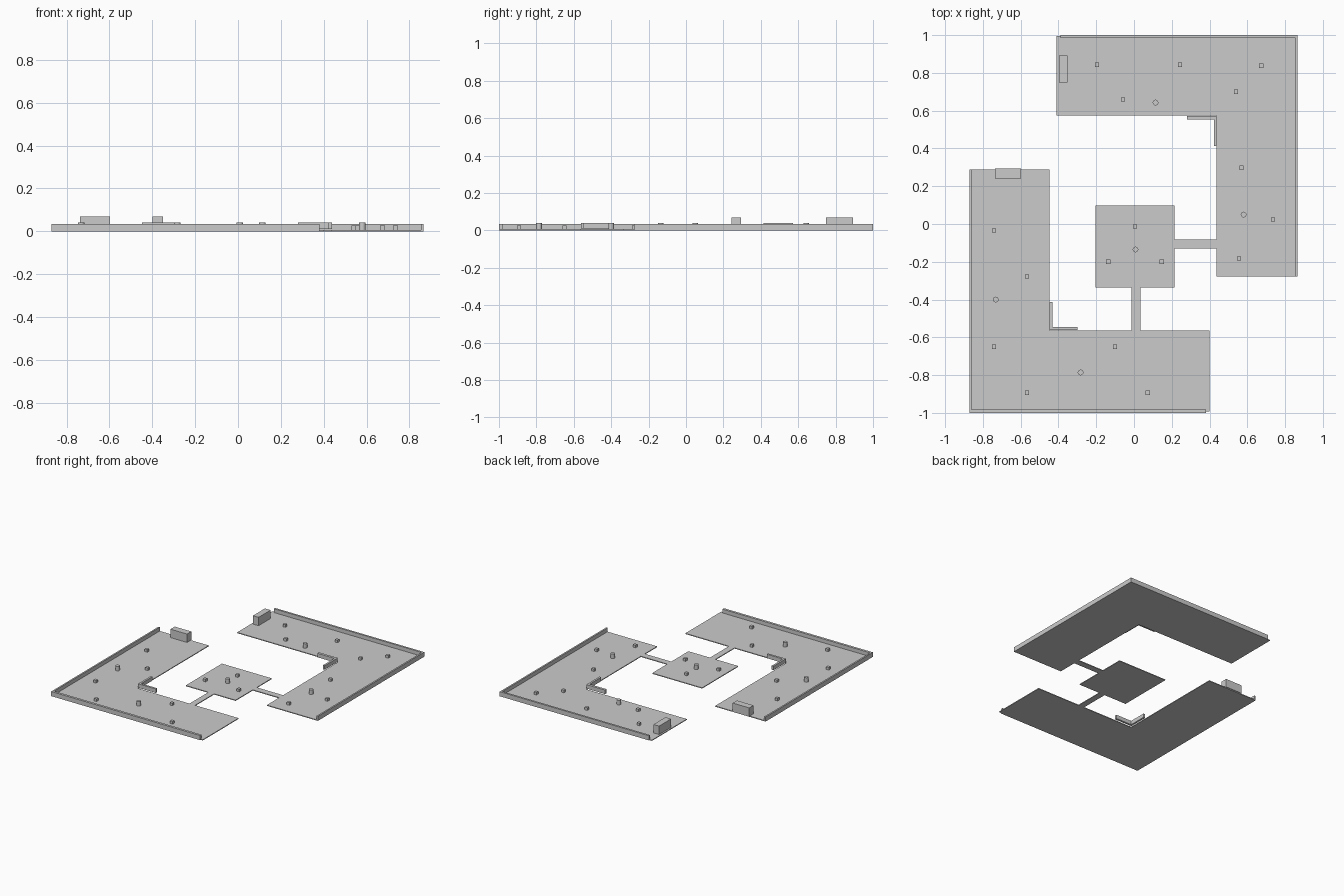
import bpy, bmesh

cube = bpy.data.objects.get("Cube")
if cube:
    bpy.data.objects.remove(cube, do_unlink=True)

grey = bpy.data.materials.new("plain grey")
grey.use_nodes = True
color = (0.6, 0.6, 0.6, 1)
grey.diffuse_color = color
grey.node_tree.nodes["Principled BSDF"].inputs["Base Color"].default_value = color

FLOOR = 0.006       # top of the floor plates
WALL_TOP = 0.035
LEDGE = 0.01        # underside of the inner corner walls


def prism(name, outline, z0, z1):
    """Extrude a flat outline from z0 up to z1."""
    bm = bmesh.new()
    face = bm.faces.new([bm.verts.new((x, y, z0)) for x, y in outline])
    up = bmesh.ops.extrude_face_region(bm, geom=[face])["geom"]
    for v in up:
        if isinstance(v, bmesh.types.BMVert):
            v.co.z = z1
    bmesh.ops.recalc_face_normals(bm, faces=bm.faces)
    mesh = bpy.data.meshes.new(name)
    bm.to_mesh(mesh)
    bm.free()
    mesh.materials.append(grey)
    obj = bpy.data.objects.new(name, mesh)
    bpy.context.collection.objects.link(obj)
    return obj


def box(name, x0, x1, y0, y1, z0, z1):
    return prism(name, [(x0, y0), (x1, y0), (x1, y1), (x0, y1)], z0, z1)


def post(name, x, y):
    """Round post standing on the floor."""
    bpy.ops.mesh.primitive_cylinder_add(
        vertices=24, radius=0.015, depth=0.04 - FLOOR,
        location=(x, y, (0.04 + FLOOR) / 2))
    obj = bpy.context.object
    obj.name = name
    obj.data.materials.append(grey)
    bpy.ops.object.shade_smooth_by_angle()


# Floor plates
prism("back_floor", [(-0.41, 0.575), (0.437, 0.575), (0.437, -0.278),
                     (0.866, -0.278), (0.866, 0.995), (-0.41, 0.995)], 0, FLOOR)
prism("front_floor", [(-0.871, -0.993), (0.40, -0.993), (0.40, -0.564),
                      (-0.447, -0.564), (-0.447, 0.288), (-0.871, 0.288)], 0, FLOOR)
box("centre_floor", -0.204, 0.215, -0.336, 0.098, 0, FLOOR)

# Bridges to the centre
box("side_bridge", 0.215, 0.437, -0.13, -0.082, 0, FLOOR)
box("front_bridge", -0.013, 0.034, -0.564, -0.336, 0, FLOOR)

# Outer walls
box("back_wall", -0.388, 0.866, 0.985, 1.0, 0, WALL_TOP)
box("left_wall", 0.854, 0.866, -0.278, 0.985, 0, WALL_TOP)
box("front_wall", -0.871, 0.38, -1.0, -0.982, 0, WALL_TOP)
box("right_wall", -0.871, -0.859, -0.982, 0.288, 0, WALL_TOP)

# Inner corner walls
prism("back_corner_wall", [(0.28, 0.553), (0.423, 0.553), (0.423, 0.414),
                           (0.438, 0.414), (0.438, 0.572), (0.28, 0.572)],
      LEDGE, 0.04)
prism("front_corner_wall", [(-0.447, -0.562), (-0.298, -0.562), (-0.298, -0.546),
                            (-0.432, -0.546), (-0.432, -0.412), (-0.447, -0.412)],
      LEDGE, 0.04)

# Large blocks at the open ends
box("right_block", -0.737, -0.598, 0.242, 0.293, FLOOR, 0.07)
box("back_block", -0.398, -0.351, 0.748, 0.892, FLOOR, 0.07)

# Small crates
crates = [(-0.195, 0.843), (0.243, 0.843), (0.674, 0.838), (0.54, 0.7),
          (-0.059, 0.659), (0.569, 0.298), (0.735, 0.023), (0.556, -0.183),
          (0.005, -0.013), (-0.136, -0.2), (0.147, -0.2),
          (-0.742, -0.035), (-0.567, -0.278), (-0.742, -0.65),
          (-0.1, -0.65), (-0.567, -0.893), (0.073, -0.893)]
for i, (x, y) in enumerate(crates):
    box(f"crate_{i + 1}", x - 0.011, x + 0.011, y - 0.011, y + 0.011, FLOOR, 0.026)

# Round posts
for i, (x, y) in enumerate([(0.114, 0.643), (0.58, 0.05), (0.008, -0.135),
                            (-0.732, -0.4), (-0.283, -0.786)]):
    post(f"post_{i + 1}", x, y)
